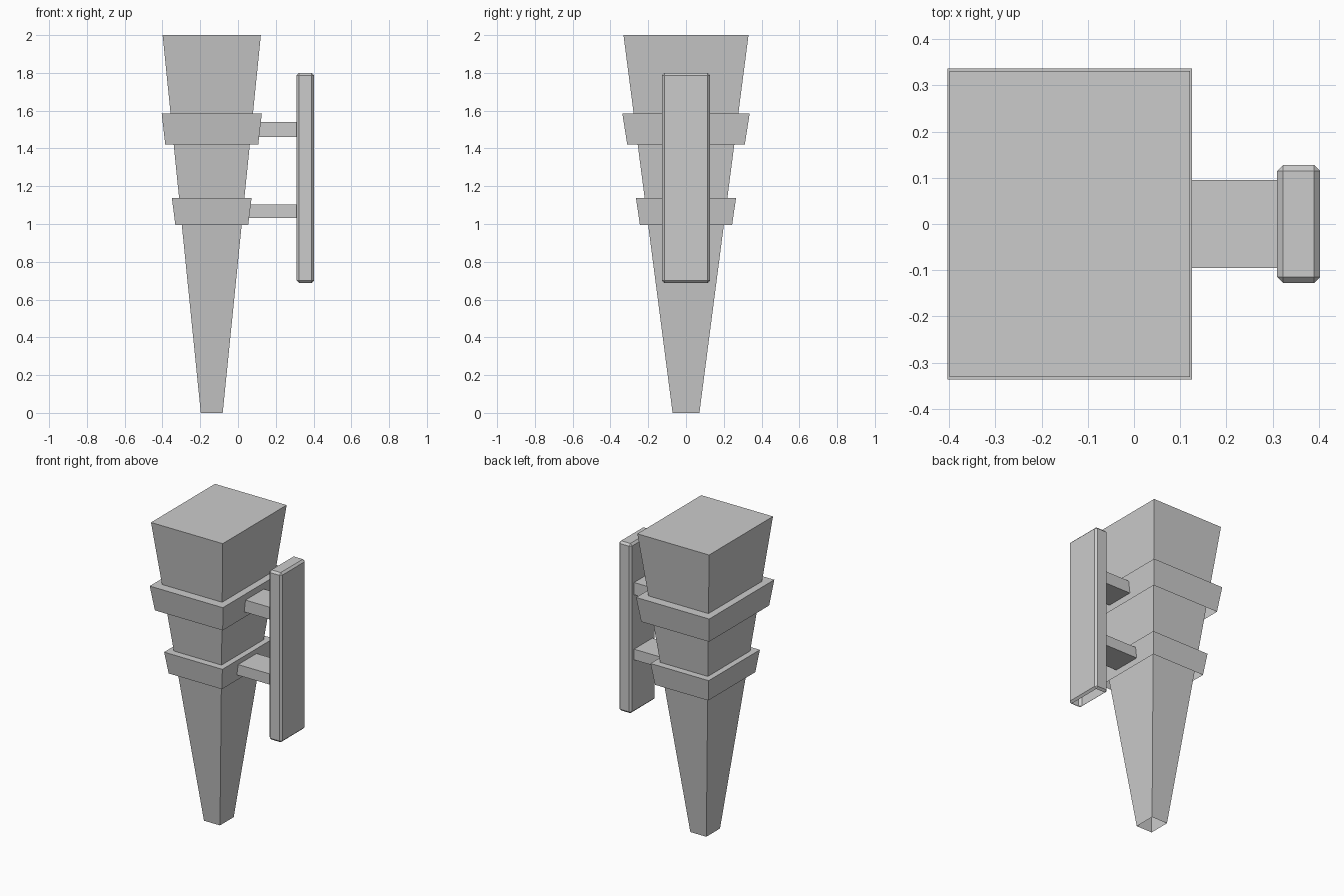
import bpy, bmesh

if "Cube" in bpy.data.objects:
    bpy.data.objects.remove(bpy.data.objects["Cube"])

CX = -0.139  # torch axis


def make_object(name, bm):
    mesh = bpy.data.meshes.new(name)
    bm.to_mesh(mesh)
    bm.free()
    obj = bpy.data.objects.new(name, mesh)
    bpy.context.collection.objects.link(obj)
    return obj


def box_bmesh(x0, x1, hy, z0, z1):
    bm = bmesh.new()
    bmesh.ops.create_cube(bm, size=1)
    for v in bm.verts:
        v.co.x = x0 if v.co.x < 0 else x1
        v.co.y = -hy if v.co.y < 0 else hy
        v.co.z = z0 if v.co.z < 0 else z1
    return bm


def open_bottom(bm):
    bm.normal_update()
    faces = [f for f in bm.faces if f.normal.z < -0.99]
    bmesh.ops.delete(bm, geom=faces, context='FACES_ONLY')


def tapered_box(name, z0, half0, z1, half1):
    """Open-bottomed box whose half sizes change from half0 to half1."""
    bm = box_bmesh(-1, 1, 1, z0, z1)
    open_bottom(bm)
    for v in bm.verts:
        hx, hy = half0 if v.co.z == min(w.co.z for w in bm.verts) else half1
        v.co.x = CX + v.co.x * hx
        v.co.y *= hy
    return make_object(name, bm)


# Tapered torch body and its two collars
tapered_box("torch_shaft", 0, (0.058, 0.071), 2.0, (0.26, 0.331))
tapered_box("upper_collar", 1.42, (0.246, 0.311), 1.584, (0.265, 0.337))
tapered_box("lower_collar", 0.995, (0.193, 0.244), 1.138, (0.211, 0.265))

# Arms joining the collars to the wall plate
for name, x0, z0, z1 in (("upper_arm", 0.09, 1.46, 1.54),
                         ("lower_arm", 0.035, 1.033, 1.103)):
    make_object(name, box_bmesh(x0, 0.315, 0.095, z0, z1))

# Chamfered wall plate
bm = box_bmesh(0.31, 0.403, 0.128, 0.688, 1.80)
bmesh.ops.bevel(bm, geom=bm.edges[:], offset=0.013, segments=1, affect='EDGES')
open_bottom(bm)
make_object("wall_plate", bm)
